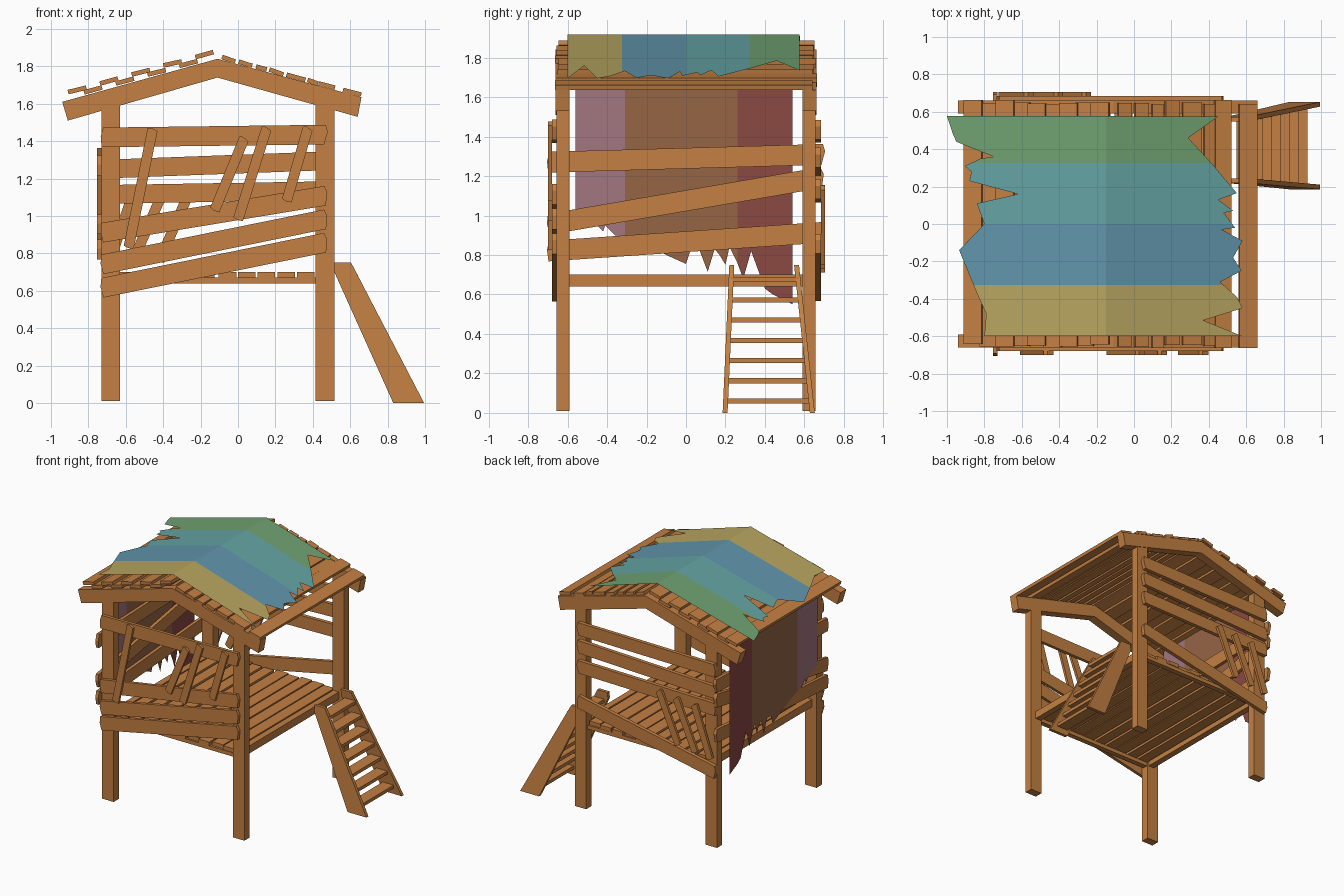
import bpy, bmesh, math, random
from mathutils import Vector, Matrix

if "Cube" in bpy.data.objects:
    bpy.data.objects.remove(bpy.data.objects["Cube"])
random.seed(4)

def mat(name, r, g, b):
    m = bpy.data.materials.new(name)
    m.diffuse_color = (r, g, b, 1)
    m.use_nodes = True
    m.node_tree.nodes["Principled BSDF"].inputs["Base Color"].default_value = m.diffuse_color
    return m

WOOD = mat("warm wood", 0.55, 0.215, 0.055)
CANOPY = [mat("mustard cloth", 0.48, 0.38, 0.12), mat("blue cloth", 0.12, 0.30, 0.41),
          mat("teal cloth", 0.13, 0.37, 0.37), mat("green cloth", 0.16, 0.36, 0.17)]
CURTAIN = [mat("mauve cloth", 0.36, 0.18, 0.22), mat("brown cloth", 0.30, 0.13, 0.06),
           mat("red cloth", 0.26, 0.065, 0.055)]

def finish(name, bm, mats):
    me = bpy.data.meshes.new(name)
    bm.to_mesh(me)
    bm.free()
    for m in mats:
        me.materials.append(m)
    ob = bpy.data.objects.new(name, me)
    bpy.context.collection.objects.link(ob)
    return ob

def prism(name, pts, axis, lo, hi):
    """Extrude a 2D profile along x (profile y,z) or y (profile x,z)."""
    bm = bmesh.new()
    def place(p, d):
        return (d, p[0], p[1]) if axis == 'x' else (p[0], d, p[1])
    a = [bm.verts.new(place(p, lo)) for p in pts]
    b = [bm.verts.new(place(p, hi)) for p in pts]
    bm.faces.new(a)
    bm.faces.new(b[::-1])
    n = len(pts)
    for i in range(n):
        bm.faces.new((a[i], b[i], b[(i + 1) % n], a[(i + 1) % n]))
    bmesh.ops.recalc_face_normals(bm, faces=bm.faces)
    return finish(name, bm, [WOOD])

def box(name, x0, x1, y0, y1, z0, z1):
    return prism(name, [(x0, z0), (x1, z0), (x1, z1), (x0, z1)], 'y', y0, y1)

def plank(name, p0, p1, w, axis, lo, hi, tip=0.02):
    """Straight board between two points with a roughly pointed end."""
    p0, p1 = Vector(p0), Vector(p1)
    d = (p1 - p0).normalized()
    s = Vector((-d.y, d.x)) * w / 2
    t = d * tip
    pts = [p0 - s, p1 - s - t, p1 + s * 0.3, p1 + s - t * 0.5, p0 + s + t * 0.5, p0 + s * 0.1 - t * 0.2]
    return prism(name, [tuple(p) for p in pts], axis, lo, hi)

# Four corner posts
for x in (-0.73, 0.415):
    for y in (-0.655, 0.59):
        box("corner_post", x, x + 0.1, y, y + 0.065, 0.01, 1.61)

# Floor: frame beams and boards running front to back
for x in (-0.69, 0.42):
    box("floor_side_beam", x, x + 0.05, -0.59, 0.59, 0.64, 0.70)
for y in (-0.64, 0.6):
    box("floor_end_beam", -0.63, 0.415, y, y + 0.04, 0.64, 0.67)
for i in range(10):
    x = -0.63 + i * 0.105
    w = random.uniform(0.082, 0.098)
    box("floor_board", x, x + w, -0.62 - random.uniform(0, .03), 0.62 + random.uniform(0, .03), 0.67, 0.70)

# Front and back railings
front = [((-0.73, 1.42), (0.48, 1.435)), ((-0.73, 0.91), (0.48, 1.11)),
         ((-0.73, 0.74), (0.48, 0.985)), ((-0.73, 0.615), (0.48, 0.86))]
back = [((-0.73, 1.42), (0.48, 1.435)), ((-0.73, 1.25), (0.48, 1.295)),
        ((-0.73, 1.115), (0.48, 1.135)), ((-0.73, 0.615), (0.48, 0.86))]
for a, b in front:
    plank("front_rail", a, b, 0.105, 'y', -0.68, -0.655)
for a, b in back:
    plank("back_rail", a, b, 0.1, 'y', 0.655, 0.685)

# Slanted short boards nailed over the railings
for a, b in [((-0.585, 0.83), (-0.455, 1.47)), ((-0.125, 1.03), (0.035, 1.42)),
             ((0.0, 0.98), (0.155, 1.475)), ((0.26, 1.08), (0.375, 1.475))]:
    plank("front_slanted_board", a, b, 0.055, 'y', -0.70, -0.68, 0.012)
for a, b in [((-0.42, 0.76), (-0.25, 1.15)), ((-0.57, 0.74), (-0.40, 1.13)), ((-0.70, 0.72), (-0.56, 1.12))]:
    plank("back_slanted_board", a, b, 0.055, 'y', 0.685, 0.705, 0.012)

# Left side railing
for a, b in [((-0.70, 1.27), (0.705, 1.31)), ((-0.70, 0.955), (0.70, 1.195)), ((-0.70, 0.82), (0.70, 0.915))]:
    plank("left_rail", a, b, 0.105, 'x', -0.755, -0.73)

# Gable rafters front and back
rafter = [(-0.94, 1.61), (-0.11, 1.84), (0.66, 1.635), (0.64, 1.53), (-0.11, 1.74), (-0.91, 1.51)]
for y in (-0.66, 0.59):
    prism("gable_rafter", rafter, 'y', y, y + 0.07)

def roof_slat(x, w, left, lift, tilt=0.0):
    z = 1.84 + ((x + 0.11) * 0.277 if left else -(x + 0.11) * 0.268) + lift
    a = (math.atan(0.25) if left else -math.atan(0.268)) + tilt
    d = Vector((math.cos(a), math.sin(a))) * w / 2
    n = Vector((-math.sin(a), math.cos(a))) * 0.012
    c = Vector((x, z))
    pts = [c - d - n, c + d - n, c + d + n, c - d + n]
    prism("roof_slat", [tuple(p) for p in pts], 'y', -0.64 - random.uniform(0, .025), 0.64 + random.uniform(0, .025))

# Left slope: lapped slats in two layers; right slope: spaced uneven slats
for i in range(9):
    roof_slat(-0.86 + i * 0.085, 0.1, True, 0.018 if i % 2 else 0.042, random.uniform(-.03, .03))
for x, w in [(-0.05, .075), (0.04, .075), (0.125, .06), (0.205, .08), (0.31, .105), (0.40, .06), (0.475, .09), (0.61, .1)]:
    roof_slat(x, w, False, 0.014, random.uniform(-.1, .05))

# Ladder: two splayed rails and seven treads
def ladder_rail(y_bottom, y_top):
    ob = prism("ladder_rail", [(0.515, 0.75), (0.605, 0.75), (0.995, 0), (0.83, 0), (0.515, 0.70)], 'y', -0.0125, 0.0125)
    for v in ob.data.vertices:
        v.co.y += y_bottom + (y_top - y_bottom) * v.co.z / 0.75
ladder_rail(0.198, 0.232)
ladder_rail(0.64, 0.56)
for i in range(7):
    z = 0.06 + i * 0.1025
    x = 0.562 + (0.75 - z) * 0.465
    box("ladder_tread", x - 0.05, x + 0.045, 0.197 + 0.045 * z, 0.643 - 0.107 * z, z - 0.013, z + 0.013)

def cloth(name, outline, cuts, mats, mapping, ridge=None):
    """Flat ragged outline, cut along v (stripes), then placed in space by mapping(u, v)."""
    bm = bmesh.new()
    f = bm.faces.new([bm.verts.new((u, v, 0)) for u, v in outline])
    if f.normal.z < 0:
        f.normal_flip()
    bmesh.ops.triangulate(bm, faces=bm.faces[:])
    planes = [((0, c, 0), (0, 1, 0)) for c in cuts]
    if ridge is not None:
        planes.append(((ridge, 0, 0), (1, 0, 0)))
    for co, no in planes:
        bmesh.ops.bisect_plane(bm, geom=bm.verts[:] + bm.edges[:] + bm.faces[:], dist=1e-5, plane_co=co, plane_no=no)
    for f in bm.faces:
        f.material_index = sum(f.calc_center_median().y > c for c in cuts)
    for v in bm.verts:
        v.co = mapping(v.co.x, v.co.y)
    bm.normal_update()
    return finish(name, bm, mats)

# Torn striped canopy over the ridge
left_edge = [(-1.0, .578), (-.50, .48), (-.97, .485), (-.95, .44), (-.75, .36), (-.82, .35), (-.905, .31),
             (-.87, .28), (-.88, .23), (-.62, .16), (-.84, .11), (-.80, 0), (-.935, -.14), (-.84, -.37),
             (-.79, -.48), (-.80, -.60)]
right_edge = [(.58, -.60), (.37, -.515), (.58, -.45), (.42, -.37), (.55, -.39), (.14, -.28), (.46, -.31),
              (.38, -.22), (.575, -.25), (.53, -.18), (.58, -.09), (.47, -.03), (.54, -.02), (.48, .06),
              (.53, .07), (.45, .13), (.55, .165), (.41, .33), (.29, .46), (.45, .575)]
cloth("roof_canopy", left_edge + right_edge, [-0.325, 0.0, 0.325], CANOPY,
      lambda x, y: Vector((x, y, 1.918 - (0.268 * (-0.15 - x) if x < -0.15 else 0.305 * (x + 0.15)))), -0.15)

# Torn curtain hanging on the left side (outline given as z, y)
hem = [(1.0, -.56), (.97, -.47), (.92, -.42), (.95, -.41), (.90, -.36), (.89, -.31), (.84, -.18), (.80, -.10),
       (.755, 0), (.83, .025), (.82, .07), (.715, .11), (.83, .145), (.80, .17), (.75, .20), (.84, .22),
       (.76, .26), (.68, .29), (.82, .33), (.63, .40), (.60, .44), (.57, .50), (.55, .54)]
cloth("side_curtain", [(1.66, .54), (1.66, -.56)] + hem, [-0.31, 0.26], CURTAIN,
      lambda z, y: Vector((-0.758, y, z)))
